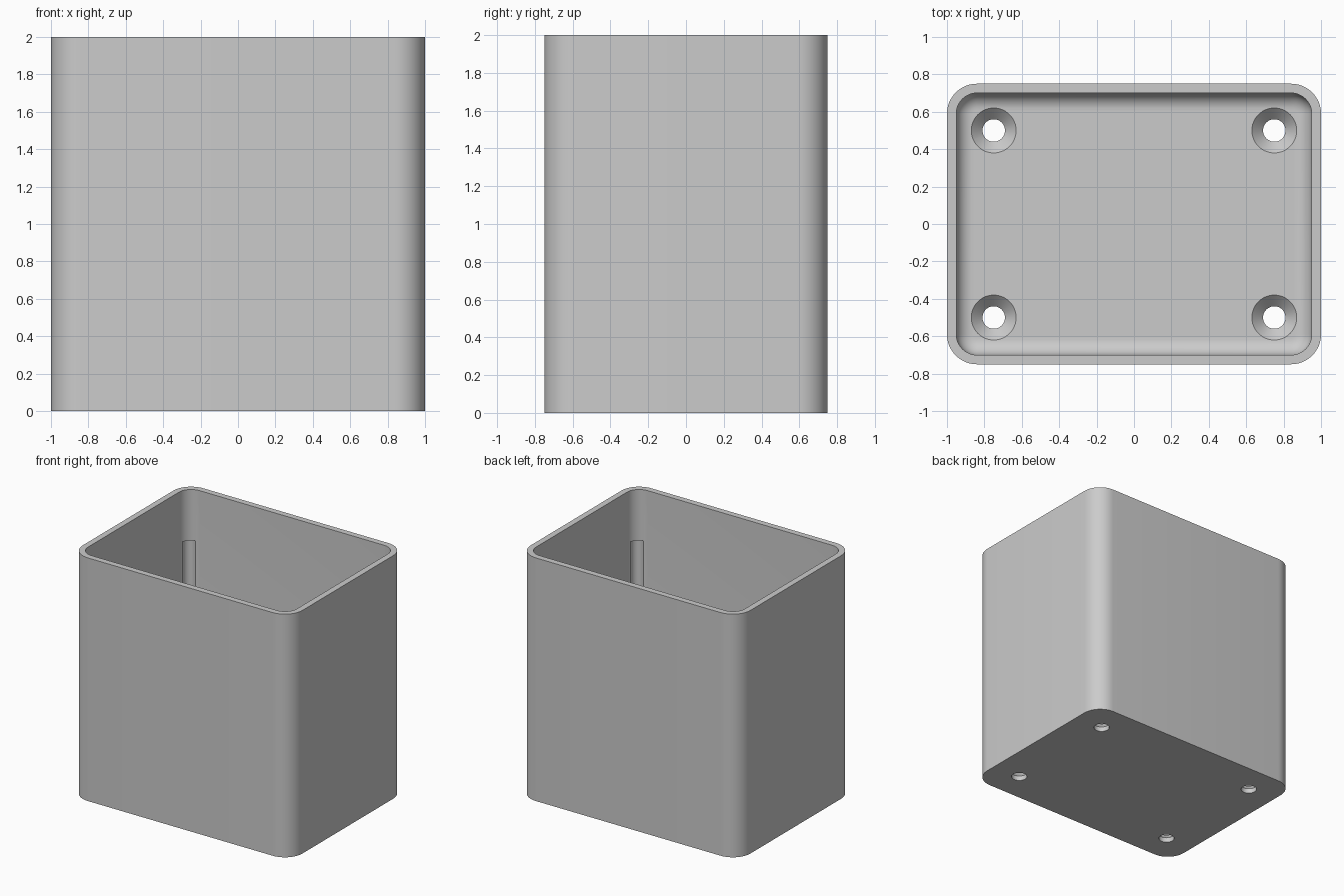
import bpy, bmesh
from math import pi, sin, cos, sqrt
from mathutils import Vector

cube = bpy.data.objects.get("Cube")
if cube:
    bpy.data.objects.remove(cube, do_unlink=True)

HALF_X, HALF_Y, HEIGHT = 1.0, 0.75, 2.0
WALL, FLOOR, CORNER, FILLET = 0.05, 0.10, 0.16, 0.09
HOLE_X, HOLE_Y = 0.75, 0.50

grey = bpy.data.materials.new("plain_grey")
grey.use_nodes = True
grey.diffuse_color = (0.6, 0.6, 0.6, 1)
grey.node_tree.nodes["Principled BSDF"].inputs["Base Color"].default_value = (0.6, 0.6, 0.6, 1)


def rounded_ring(bm, inset, z, steps=12):
    """Rounded rectangle, drawn in from the outer wall by inset."""
    r = CORNER - inset
    ring = []
    for i, (sx, sy) in enumerate(((1, 1), (-1, 1), (-1, -1), (1, -1))):
        for k in range(steps + 1):
            a = pi / 2 * (i + k / steps)
            ring.append(bm.verts.new((sx * (HALF_X - CORNER) + r * cos(a),
                                      sy * (HALF_Y - CORNER) + r * sin(a), z)))
    return ring


def circle_ring(bm, x, y, r, z, steps=48):
    return [bm.verts.new((x + r * cos(2 * pi * k / steps),
                          y + r * sin(2 * pi * k / steps), z)) for k in range(steps)]


def loft(bm, rings):
    """Skin a stack of rings and close both ends."""
    for a, b in zip(rings, rings[1:]):
        n = len(a)
        for k in range(n):
            bm.faces.new((a[k], a[(k + 1) % n], b[(k + 1) % n], b[k]))
    bm.faces.new(list(reversed(rings[0])))
    bm.faces.new(rings[-1])


def make_object(name, bm):
    bmesh.ops.recalc_face_normals(bm, faces=bm.faces)
    mesh = bpy.data.meshes.new(name)
    bm.to_mesh(mesh)
    bm.free()
    mesh.materials.append(grey)
    obj = bpy.data.objects.new(name, mesh)
    bpy.context.collection.objects.link(obj)
    return obj


# Open box: outer wall, flat rim, inner wall, rounded inside floor edge
bm = bmesh.new()
rings = [rounded_ring(bm, 0, 0), rounded_ring(bm, 0, HEIGHT), rounded_ring(bm, WALL, HEIGHT)]
for k in range(11):
    a = pi / 2 * k / 10
    rings.append(rounded_ring(bm, WALL + FILLET * (1 - cos(a)), FLOOR + FILLET * (1 - sin(a))))
loft(bm, rings)
box = make_object("open_box", bm)

# Cutters: countersunk screw holes and shallow upright grooves in the inner corners
bm = bmesh.new()
groove = 0.09 / sqrt(2)
for sx in (-1, 1):
    for sy in (-1, 1):
        x, y = sx * HOLE_X, sy * HOLE_Y
        loft(bm, [circle_ring(bm, x, y, r, z) for r, z in
                  ((0.06, -0.1), (0.06, 0.04), (0.12, FLOOR), (0.12, 0.18))])
        x = sx * (HALF_X - CORNER + groove)
        y = sy * (HALF_Y - CORNER + groove)
        loft(bm, [circle_ring(bm, x, y, 0.05, z) for z in (0.22, 1.58)])
cutter = make_object("hole_cutter", bm)
cutter.hide_render = True

bpy.ops.object.select_all(action='DESELECT')
bpy.context.view_layer.objects.active = box
box.select_set(True)
mod = box.modifiers.new("holes", 'BOOLEAN')
mod.operation = 'DIFFERENCE'
mod.solver = 'EXACT'
mod.object = cutter
bpy.ops.object.modifier_apply(modifier=mod.name)
bpy.data.objects.remove(cutter, do_unlink=True)

bpy.ops.object.shade_smooth_by_angle(angle=pi / 6)
